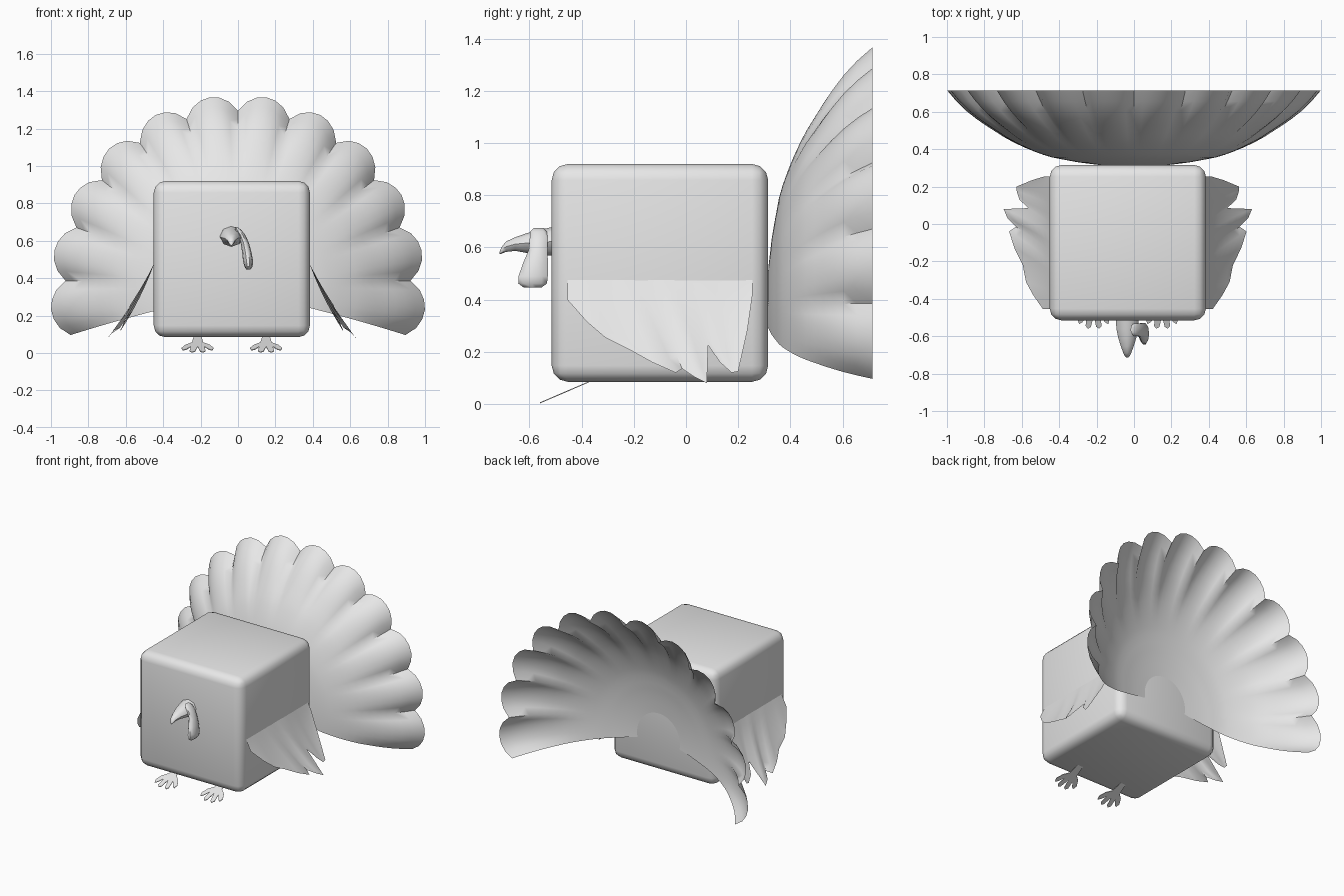
import bpy, bmesh, math
from mathutils import Vector

if "Cube" in bpy.data.objects:
    bpy.data.objects.remove(bpy.data.objects["Cube"])

CX = -0.033  # middle line of the bird's body
grey = bpy.data.materials.new("plain_grey")
grey.diffuse_color = (0.8, 0.8, 0.8, 1)
grey.use_nodes = True
grey.node_tree.nodes["Principled BSDF"].inputs["Base Color"].default_value = grey.diffuse_color


def make(name, verts, faces, angle=50):
    me = bpy.data.meshes.new(name)
    me.from_pydata(verts, [], faces)
    bm = bmesh.new()
    bm.from_mesh(me)
    bmesh.ops.remove_doubles(bm, verts=bm.verts, dist=0.0005)
    bmesh.ops.recalc_face_normals(bm, faces=bm.faces)
    bm.to_mesh(me)
    bm.free()
    me.materials.append(grey)
    ob = bpy.data.objects.new(name, me)
    bpy.context.collection.objects.link(ob)
    smooth(ob, angle)
    return ob


def smooth(ob, angle):
    bpy.ops.object.select_all(action='DESELECT')
    ob.select_set(True)
    bpy.context.view_layer.objects.active = ob
    bpy.ops.object.shade_smooth_by_angle(angle=math.radians(angle))


def grid_faces(rows, cols):
    return [(i * cols + j, i * cols + j + 1, (i + 1) * cols + j + 1, (i + 1) * cols + j)
            for i in range(rows - 1) for j in range(cols - 1)]


def tube(name, rings, sides=10):
    """Closed tube; each ring is (centre, first axis, second axis)."""
    verts, n = [], sides
    for c, a, b in rings:
        for k in range(n):
            t = 2 * math.pi * k / n
            verts.append(Vector(c) + Vector(a) * math.cos(t) + Vector(b) * math.sin(t))
    faces = [(i * n + k, i * n + (k + 1) % n, (i + 1) * n + (k + 1) % n, (i + 1) * n + k)
             for i in range(len(rings) - 1) for k in range(n)]
    faces += [tuple(range(n)), tuple(range((len(rings) - 1) * n, len(rings) * n))]
    return make(name, verts, faces)


def interp(pts, t):
    for (a, ya), (b, yb) in zip(pts, pts[1:]):
        if t <= b:
            return ya + (yb - ya) * (t - a) / (b - a)
    return pts[-1][1]


# Rounded cube body
bpy.ops.mesh.primitive_cube_add(size=1, location=(CX, -0.1, 0.5025))
body = bpy.context.object
body.name = "body"
body.scale = (0.835, 0.83, 0.835)
bpy.ops.object.transform_apply(location=False, rotation=False, scale=True)
body.data.materials.append(grey)
bev = body.modifiers.new("round_edges", 'BEVEL')
bev.width, bev.segments = 0.062, 3
bpy.ops.object.modifier_apply(modifier="round_edges")
smooth(body, 50)

# Tail fan: a shallow bowl with twelve scalloped feathers
depth = [(0, .30), (.2, .317), (.31, .33), (.47, .36), (.58, .40), (.685, .45),
         (.76, .50), (.83, .547), (.9, .605), (.95, .655), (1, .715)]
LOBES, SEG = 12, 6
COLS, ROWS = LOBES * SEG + 1, 21
verts = []
for i in range(ROWS):
    t = i / (ROWS - 1)
    ramp = max(0, (t - 0.5) / 0.5)
    ramp = ramp * ramp * (3 - 2 * ramp)
    for j in range(COLS):
        th = math.radians(101.5 + 2.5 * t) * (2 * j / (COLS - 1) - 1)
        lobe = math.sin(math.pi * (j % SEG) / SEG) ** 0.75
        r = t * (1.03 + ramp * (-0.055 + 0.085 * lobe))
        verts.append((0.947 * r * math.sin(th), interp(depth, t),
                      0.33 + 0.99 * r * math.cos(th)))
make("tail_fan", verts, grid_faces(ROWS, COLS), 60)

# Wings: thin feathered sheets flaring out from the flanks
hem = [(-.455, .40), (-.38, .315), (-.31, .255), (-.22, .21), (-.13, .16), (-.04, .12),
       (-.015, .135), (.03, .105), (.08, .08), (.085, .225), (.13, .16), (.175, .12),
       (.20, .125), (.235, .28), (.255, .42)]
ripple = [0, .006, .008, -.004, .006, .006, -.02, .003, .005, -.025, -.02, -.035, -.03, -.01, 0]
for side, tag in ((1, "right"), (-1, "left")):
    verts, rows = [], 8
    for i in range(rows):
        t = i / (rows - 1)
        for k, (y, z) in enumerate(hem):
            ytop = -0.455 + 0.71 * k / (len(hem) - 1)
            zz = 0.48 + (z - 0.48) * t
            d = 0.48 - zz
            off = 0.415 + 0.45 * d + 0.4 * d * d + ripple[k] * t
            verts.append((CX + side * off, ytop + (y - ytop) * t, zz))
    make(tag + "_wing", verts, grid_faces(rows, len(hem)), 60)

# Feet: thin sloping plates with four toes
toes = [(-.02, -.36), (-.03, -.44), (-.065, -.47), (-.086, -.51), (-.078, -.535), (-.06, -.525),
        (-.036, -.49), (-.043, -.545), (-.03, -.56), (-.014, -.55), (0, -.49)]
outline = toes + [(-x, y) for x, y in reversed(toes[:-1])]
for side, tag in ((1, "right"), (-1, "left")):
    verts = [(CX + side * 0.183 + x, y, (y + 0.565) * 0.43 + dz)
             for dz in (0, 0.004) for x, y in outline]
    n = len(outline)
    faces = [tuple(range(n)), tuple(range(n, 2 * n))]
    faces += [(k, (k + 1) % n, n + (k + 1) % n, n + k) for k in range(n)]
    make(tag + "_foot", verts, faces, 30)

# Beak: tapering forward and hooked down; rows are y, z, half width, half height
beak = [(-.50, .625, .062, .056), (-.56, .618, .058, .05), (-.61, .617, .048, .038),
        (-.655, .613, .034, .026), (-.69, .603, .021, .02), (-.708, .588, .012, .012),
        (-.715, .578, .003, .004)]
tube("beak", [((-.036, y, z), (rx, 0, 0), (0, 0, rz)) for y, z, rx, rz in beak], 8)

# Snood: drooping teardrop beside the beak; rows are x, y, z, half width, half depth
snood = [(-.012, -.565, .675, .006, .02), (0, -.565, .66, .016, .034),
         (.02, -.565, .63, .02, .036), (.036, -.567, .59, .022, .038),
         (.047, -.577, .54, .025, .05), (.054, -.586, .49, .027, .059),
         (.056, -.588, .462, .022, .058), (.055, -.588, .446, .01, .035)]
tube("snood", [((x, y, z), (rx, 0, 0), (0, ry, 0)) for x, y, z, rx, ry in snood])
